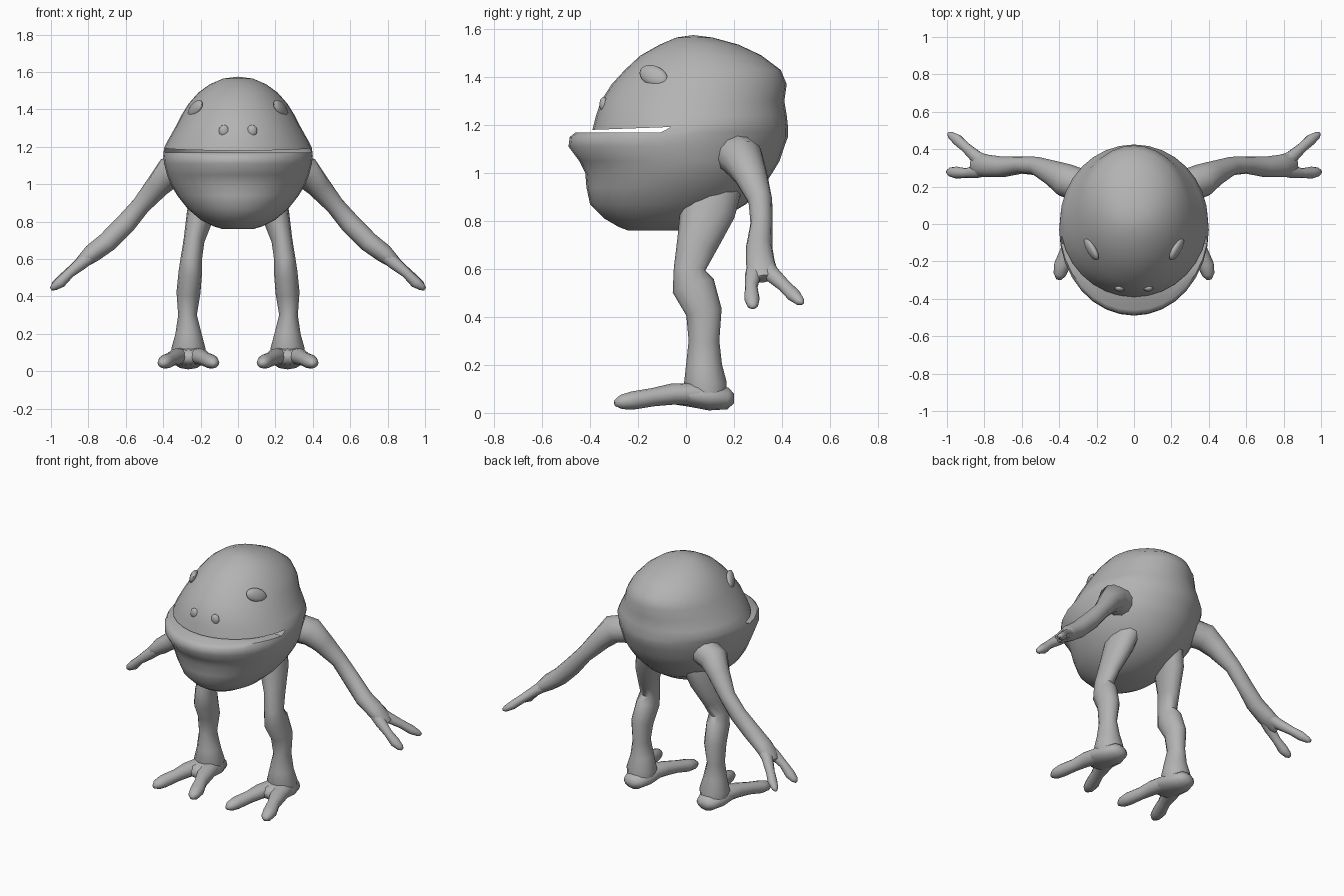
import bpy, bmesh, math
from mathutils import Vector, Matrix

if "Cube" in bpy.data.objects:
    bpy.data.objects.remove(bpy.data.objects["Cube"], do_unlink=True)

skin = bpy.data.materials.new("grey_skin")
skin.use_nodes = True
GREY = (0.45, 0.45, 0.45, 1)
skin.diffuse_color = GREY
skin.node_tree.nodes["Principled BSDF"].inputs["Base Color"].default_value = GREY


def finish(name, bm, angle=60):
    bmesh.ops.recalc_face_normals(bm, faces=bm.faces)
    mesh = bpy.data.meshes.new(name)
    bm.to_mesh(mesh)
    bm.free()
    mesh.materials.append(skin)
    ob = bpy.data.objects.new(name, mesh)
    bpy.context.collection.objects.link(ob)
    bpy.ops.object.select_all(action="DESELECT")
    ob.select_set(True)
    bpy.context.view_layer.objects.active = ob
    bpy.ops.object.shade_smooth_by_angle(angle=math.radians(angle))
    return ob


def bridge(bm, a, b, indices):
    n = len(a)
    for i in indices:
        j = (i + 1) % n
        bm.faces.new((a[i % n], a[j], b[j], b[i % n]))


def tube(name, points, ref, sides=12):
    """Mirrored limb: each point is x, y, z, radius along ref, other radius."""
    for side, sign in (("left", 1), ("right", -1)):
        bm = bmesh.new()
        centres = [Vector(p[:3]) for p in points]
        rings = []
        for k, p in enumerate(points):
            t = centres[min(k + 1, len(points) - 1)] - centres[max(k - 1, 0)]
            t.normalize()
            u = Vector(ref)
            u = (u - t * u.dot(t)).normalized()
            v = t.cross(u)
            ring = []
            for i in range(sides):
                a = math.tau * i / sides
                q = centres[k] + u * p[3] * math.cos(a) + v * p[4] * math.sin(a)
                ring.append(bm.verts.new((q.x * sign, q.y, q.z)))
            rings.append(ring)
        for a, b in zip(rings, rings[1:]):
            bridge(bm, a, b, range(sides))
        bm.faces.new(rings[0])
        bm.faces.new(rings[-1])
        finish(f"{side}_{name}", bm)


def blob(name, centre, scale, rotation):
    """Mirrored flattened ball."""
    for side, sign in (("left", 1), ("right", -1)):
        bm = bmesh.new()
        m = Matrix.Translation(centre) @ rotation @ Matrix.Diagonal((*scale, 1))
        bmesh.ops.create_uvsphere(bm, u_segments=16, v_segments=10, radius=1, matrix=m)
        bmesh.ops.scale(bm, vec=(sign, 1, 1), verts=bm.verts)
        finish(f"{side}_{name}", bm)


# Body: stacked oval sections (height, half width, front y, back y)
lower = [(.76, .08, -.24, -.04), (.775, .13, -.28, .05), (.81, .2, -.34, .15),
         (.87, .27, -.4, .25), (.94, .325, -.415, .32), (1, .36, -.42, .36),
         (1.05, .38, -.445, .39), (1.11, .395, -.49, .41), (1.15, .4, -.485, .425),
         (1.17, .398, -.46, .425)]
upper = [(1.195, .395, -.39, .425), (1.24, .372, -.375, .42), (1.3, .338, -.355, .41),
         (1.37, .302, -.31, .42), (1.43, .265, -.255, .395), (1.49, .212, -.19, .315),
         (1.535, .15, -.11, .22), (1.565, .08, -.04, .11)]
N = 32
bm = bmesh.new()


def section(z, w, front, back, dip=0):
    ring = []
    for i in range(N):
        a = math.tau * i / N
        s = math.sin(a)
        y = (front + back) / 2 + (back - front) / 2 * s
        ring.append(bm.verts.new((w * math.cos(a), y, z + dip * min(s, 0))))
    return ring


low = [section(*r) for r in lower]
up = [section(*r, dip=.015 if k == 0 else 0) for k, r in enumerate(upper)]
for stack in (low, up):
    for a, b in zip(stack, stack[1:]):
        bridge(bm, a, b, range(N))
# Mouth stays open at the front, closed behind its corners
c0, c1 = N // 2 + 1, N - 1
bridge(bm, low[-1], up[0], range(c1, N + c0))
for lip in (low[-1], up[0]):
    bm.faces.new(lip[c0:c1 + 1])
bm.faces.new(low[0])
crown = bm.verts.new((0, .03, 1.575))
for i in range(N):
    bm.faces.new((up[-1][i], up[-1][(i + 1) % N], crown))
finish("body", bm, 50)

# Face details
blob("eye", (.228, -.135, 1.405), (.022, .07, .042),
     Matrix.Rotation(math.radians(-32), 4, "Z") @ Matrix.Rotation(math.radians(-22), 4, "X")
     @ Matrix.Rotation(math.radians(-20), 4, "Y"))
blob("nostril", (.075, -.343, 1.285), (.028, .018, .032), Matrix.Identity(4))

# Legs and feet
X, Y = (1, 0, 0), (0, 1, 0)
tube("leg", [(.17, .1, .93, .08, .13), (.2, .09, .84, .075, .115), (.235, .045, .7, .056, .085),
             (.25, .015, .6, .057, .066), (.255, .03, .53, .063, .09),
             (.265, .075, .42, .064, .075), (.27, .075, .3, .05, .064),
             (.265, .075, .2, .07, .075), (.265, .08, .12, .092, .09),
             (.265, .09, .05, .08, .08)], X)
tube("heel", [(.265, .2, .06, .03, .02), (.265, .175, .06, .065, .045),
              (.265, .1, .065, .09, .055), (.265, .02, .075, .1, .05),
              (.265, -.05, .075, .08, .04), (.265, -.075, .07, .04, .02)], X)
for name, d in (("outer_toe", 1), ("inner_toe", -1)):
    tube(name, [(.265 + d * x, y, z, a, b) for x, y, z, a, b in
                [(.03, .05, .08, .06, .045), (.065, -.06, .078, .05, .044),
                 (.09, -.14, .065, .038, .038), (.12, -.22, .052, .043, .038),
                 (.132, -.27, .045, .034, .03), (.138, -.297, .04, .013, .012)]], X)

# Arms and hands
tube("arm", [(.27, .2, 1.08, .09, .09), (.37, .235, 1.06, .09, .085), (.43, .27, .99, .07, .065),
             (.52, .31, .885, .05, .05), (.6, .315, .79, .046, .055),
             (.7, .305, .69, .055, .054), (.78, .31, .63, .06, .05),
             (.84, .32, .58, .065, .034), (.865, .325, .56, .04, .02)], Y)
tube("front_finger", [(.77, .3, .63, .04, .036), (.84, .28, .575, .034, .034),
                      (.9, .272, .525, .026, .026), (.95, .275, .475, .032, .03),
                      (.985, .278, .45, .024, .02), (1, .28, .44, .009, .009)], Y)
tube("back_finger", [(.77, .32, .63, .04, .036), (.84, .355, .58, .036, .032),
                     (.9, .41, .53, .027, .026), (.945, .45, .49, .03, .026),
                     (.98, .475, .465, .02, .018), (.993, .485, .458, .008, .008)], Y)
